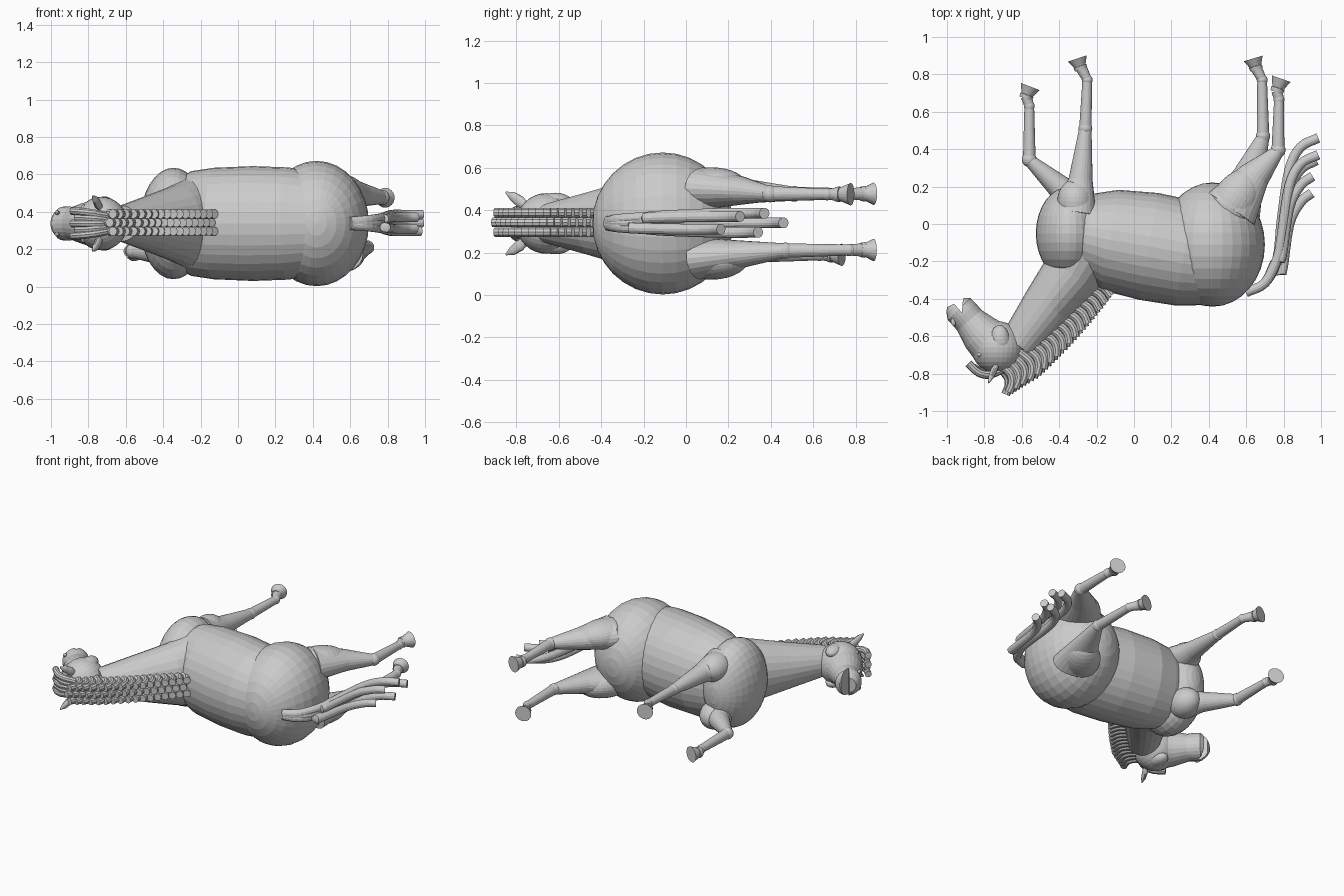
import bpy, bmesh, math
from mathutils import Vector, Matrix

if "Cube" in bpy.data.objects:
    bpy.data.objects.remove(bpy.data.objects["Cube"])

ZC = 0.337  # mid-plane of the animal, which lies on its side


def finish(bm, name):
    bmesh.ops.recalc_face_normals(bm, faces=bm.faces[:])
    me = bpy.data.meshes.new(name)
    bm.to_mesh(me)
    bm.free()
    ob = bpy.data.objects.new(name, me)
    bpy.context.collection.objects.link(ob)
    return ob


def ball(name, c, r, turn=0.0, seg=32):
    """Ellipsoid with its poles along y, turned about z."""
    bm = bmesh.new()
    bmesh.ops.create_uvsphere(bm, u_segments=seg, v_segments=seg // 2, radius=1)
    m = (Matrix.Translation(c) @ Matrix.Rotation(turn, 4, 'Z')
         @ Matrix.Diagonal((*r, 1)) @ Matrix.Rotation(math.pi / 2, 4, 'X'))
    bmesh.ops.transform(bm, matrix=m, verts=bm.verts)
    return finish(bm, name)


def add_loft(bm, pts, radii, seg=24):
    """Rings along a path; a radius is one number or (in-plane, sideways)."""
    pts = [Vector(p) for p in pts]
    rings = []
    for i, p in enumerate(pts):
        t = (pts[min(i + 1, len(pts) - 1)] - pts[max(i - 1, 0)]).normalized()
        u = t.cross(Vector((0, 0, 1))).normalized()
        w = u.cross(t)
        r = radii[i]
        a, b = r if isinstance(r, tuple) else (r, r)
        rings.append([bm.verts.new(p + u * a * math.cos(k * math.tau / seg)
                                   + w * b * math.sin(k * math.tau / seg))
                      for k in range(seg)])
    for ra, rb in zip(rings, rings[1:]):
        for k in range(seg):
            bm.faces.new((ra[k], ra[(k + 1) % seg], rb[(k + 1) % seg], rb[k]))
    bm.faces.new(rings[0])
    bm.faces.new(rings[-1])


def loft(name, pts, radii, seg=24):
    bm = bmesh.new()
    add_loft(bm, pts, radii, seg)
    return finish(bm, name)


def flat(path, z=ZC):
    return [(x, y, z) for x, y in path]


def smooth_path(pts, n=4):
    """Catmull-Rom points through a short path."""
    p = [Vector(q) for q in pts]
    p = [2 * p[0] - p[1]] + p + [2 * p[-1] - p[-2]]
    out = []
    for i in range(1, len(p) - 2):
        a, b, c, d = p[i - 1:i + 3]
        for k in range(n):
            t = k / n
            out.append(0.5 * (2 * b + (c - a) * t + (2 * a - 5 * b + 4 * c - d) * t * t
                              + (3 * b - a - 3 * c + d) * t ** 3))
    return out + [p[-2]]


# Trunk
loft("barrel",
     flat([(-0.36, -0.05), (-0.25, -0.06), (-0.13, -0.085), (0.08, -0.12),
           (0.27, -0.155), (0.40, -0.175), (0.5, -0.19)]),
     [(0.18, 0.22), (0.225, 0.28), (0.272, 0.298), (0.29, 0.307),
      (0.285, 0.3), (0.262, 0.28), (0.2, 0.22)], 32)
ball("hindquarters", (0.42, -0.11, ZC), (0.28, 0.332, 0.335))
ball("chest", (-0.345, -0.05, ZC), (0.18, 0.25, 0.298))

# Neck
loft("neck", flat([(-0.27, -0.16), (-0.33, -0.27), (-0.46, -0.435), (-0.62, -0.65)]),
     [(0.185, 0.24), (0.163, 0.205), (0.138, 0.155), (0.105, 0.095)])

# Head with an open mouth
ball("skull", (-0.73, -0.66, ZC), (0.14, 0.14, 0.143))
head = loft("muzzle",
            flat([(-0.73, -0.665), (-0.82, -0.585), (-0.88, -0.515), (-0.91, -0.48),
                  (-0.935, -0.455), (-0.955, -0.435), (-0.96, -0.425)]),
            [(0.135, 0.138), (0.11, 0.11), (0.085, 0.088), (0.085, 0.092),
             (0.085, 0.09), (0.062, 0.068), (0.045, 0.05)])
wedge = bmesh.new()
tri = [wedge.verts.new((x, y, 0.1)) for x, y in [(-0.92, -0.475), (-1.01, -0.37), (-0.912, -0.37)]]
ext = bmesh.ops.extrude_face_region(wedge, geom=[wedge.faces.new(tri)])
bmesh.ops.translate(wedge, vec=(0, 0, 0.5),
                    verts=[g for g in ext['geom'] if isinstance(g, bmesh.types.BMVert)])
cutter = finish(wedge, "mouth_cutter")
cutter.hide_render = True
cutter.hide_viewport = True
mod = head.modifiers.new("mouth", 'BOOLEAN')
mod.operation, mod.object, mod.solver = 'DIFFERENCE', cutter, 'EXACT'

for s, side in ((1, "upper"), (-1, "lower")):
    ball(f"cheek_{side}", (-0.715, -0.615, ZC + s * 0.105), (0.05, 0.075, 0.04), 0.1, 20)
    ball(f"eye_{side}", (-0.82, -0.695, ZC + s * 0.085), (0.022, 0.015, 0.018), 0.6, 16)
    ball(f"nostril_{side}", (-0.967, -0.525, ZC + s * 0.058), (0.012, 0.022, 0.012), 0.3, 12)
    loft(f"ear_{side}",
         [(-0.735, -0.755, ZC + s * 0.08), (-0.75, -0.785, ZC + s * 0.105),
          (-0.765, -0.82, ZC + s * 0.13), (-0.777, -0.85, ZC + s * 0.147)],
         [(0.014, 0.02), (0.018, 0.027), (0.014, 0.021), (0.003, 0.004)], 14)

# Mane: three rows of curled strands along the crest
mane = bmesh.new()
crest = [Vector((-0.25, -0.34)), Vector((-0.57, -0.69)), Vector((-0.71, -0.78))]
curl = [(-0.03, -0.01), (0.04, 0.012), (0.09, -0.003), (0.125, -0.045)]
COUNT = 17
for row in (-1, 0, 1):
    for i in range(COUNT):
        t = (i + (0.5 if row == 0 else 0)) / (COUNT - 0.5)
        base = (crest[0].lerp(crest[1], t / 0.75) if t < 0.75
                else crest[1].lerp(crest[2], (t - 0.75) / 0.25))
        turn = Matrix.Rotation(math.radians(-60 * min(1, t * 1.2)), 2)
        path = [(*(base + turn @ Vector(c)), ZC + 0.005 + row * 0.046) for c in curl]
        add_loft(mane, smooth_path(path, 3), [0.024] * 10, 10)
finish(mane, "mane")

# Forelock
lock = bmesh.new()
for k in range(5):
    f = k - 2
    d = 0.02 * (k % 2)
    path = [(-0.70, -0.775, ZC + f * 0.02), (-0.77, -0.805, ZC + f * 0.027),
            (-0.83 + d, -0.795, ZC + f * 0.031), (-0.885 + d, -0.745 - d, ZC + f * 0.033)]
    add_loft(lock, smooth_path(path, 3), [0.022] * 10, 10)
finish(lock, "forelock")

# Tail: strands of different length from one root
tail = bmesh.new()
for ex, ey, ez in ((0.985, 0.46, 0.34), (0.985, 0.37, 0.385), (0.975, 0.34, 0.295),
                   (0.955, 0.255, 0.37), (0.95, 0.165, 0.31)):
    dz = ez - ZC
    path = [(0.60, -0.365, ZC + dz * 0.2), (0.70, -0.315, ZC + dz * 0.4),
            (0.765, -0.19, ZC + dz * 0.6), (0.79, ey - 0.43, ZC + dz * 0.8),
            (0.83, ey - 0.17, ez), (0.89, ey - 0.05, ez), (ex, ey, ez)]
    add_loft(tail, smooth_path(path, 4), [0.026] * 25, 14)
finish(tail, "tail")


# Legs: tapered limb, joint balls, fetlock band and hoof
def leg(name, s, path, hoof_top, hoof_end):
    pts = [(x, y, ZC + s * z) for x, y, z, r in path]
    radii = [q[3] for q in path]
    loft(name, pts, radii)
    for i, joint in ((2, "knee"), (-2, "fetlock")):
        r = radii[i] * 1.12
        ball(f"{name}_{joint}", pts[i], (r, r, r), 0, 20)
    z = ZC + s * path[-1][2]
    a, b = Vector((*hoof_top, z)), Vector((*hoof_end, z))
    loft(f"{name}_hoof", [a, a.lerp(b, 0.3), a.lerp(b, 0.32), b],
         [0.034, 0.037, 0.032, 0.053])


leg("front_leg_straight", 1,
    [(-0.31, 0.06, 0.165, (0.11, 0.1)), (-0.285, 0.24, 0.155, (0.064, 0.062)),
     (-0.26, 0.51, 0.14, 0.033), (-0.25, 0.77, 0.14, 0.026), (-0.285, 0.84, 0.14, 0.032)],
    (-0.283, 0.825), (-0.303, 0.885))
leg("front_leg_raised", -1,
    [(-0.33, 0.10, 0.165, (0.09, 0.09)), (-0.40, 0.20, 0.16, (0.066, 0.064)),
     (-0.56, 0.345, 0.148, 0.036), (-0.56, 0.63, 0.148, 0.026), (-0.575, 0.68, 0.148, 0.03)],
    (-0.58, 0.67), (-0.555, 0.735))
leg("hind_leg_straight", -1,
    [(0.53, 0.06, 0.165, (0.15, 0.1)), (0.615, 0.26, 0.145, (0.085, 0.065)),
     (0.69, 0.47, 0.128, 0.034), (0.685, 0.77, 0.125, 0.026), (0.65, 0.84, 0.125, 0.032)],
    (0.655, 0.825), (0.637, 0.885))
leg("hind_leg_raised", 1,
    [(0.52, 0.08, 0.165, (0.15, 0.1)), (0.645, 0.26, 0.155, (0.085, 0.067)),
     (0.77, 0.395, 0.14, 0.036), (0.775, 0.665, 0.138, 0.026), (0.765, 0.71, 0.138, 0.03)],
    (0.762, 0.705), (0.787, 0.777))

# Shoulder and thigh muscles
for s, side in ((1, "upper"), (-1, "lower")):
    ball(f"shoulder_{side}", (-0.315, 0.12, ZC + s * 0.165), (0.095, 0.12, 0.095))
    ball(f"thigh_{side}", (0.535, 0.12, ZC + s * 0.17), (0.12, 0.19, 0.095), -0.55)
